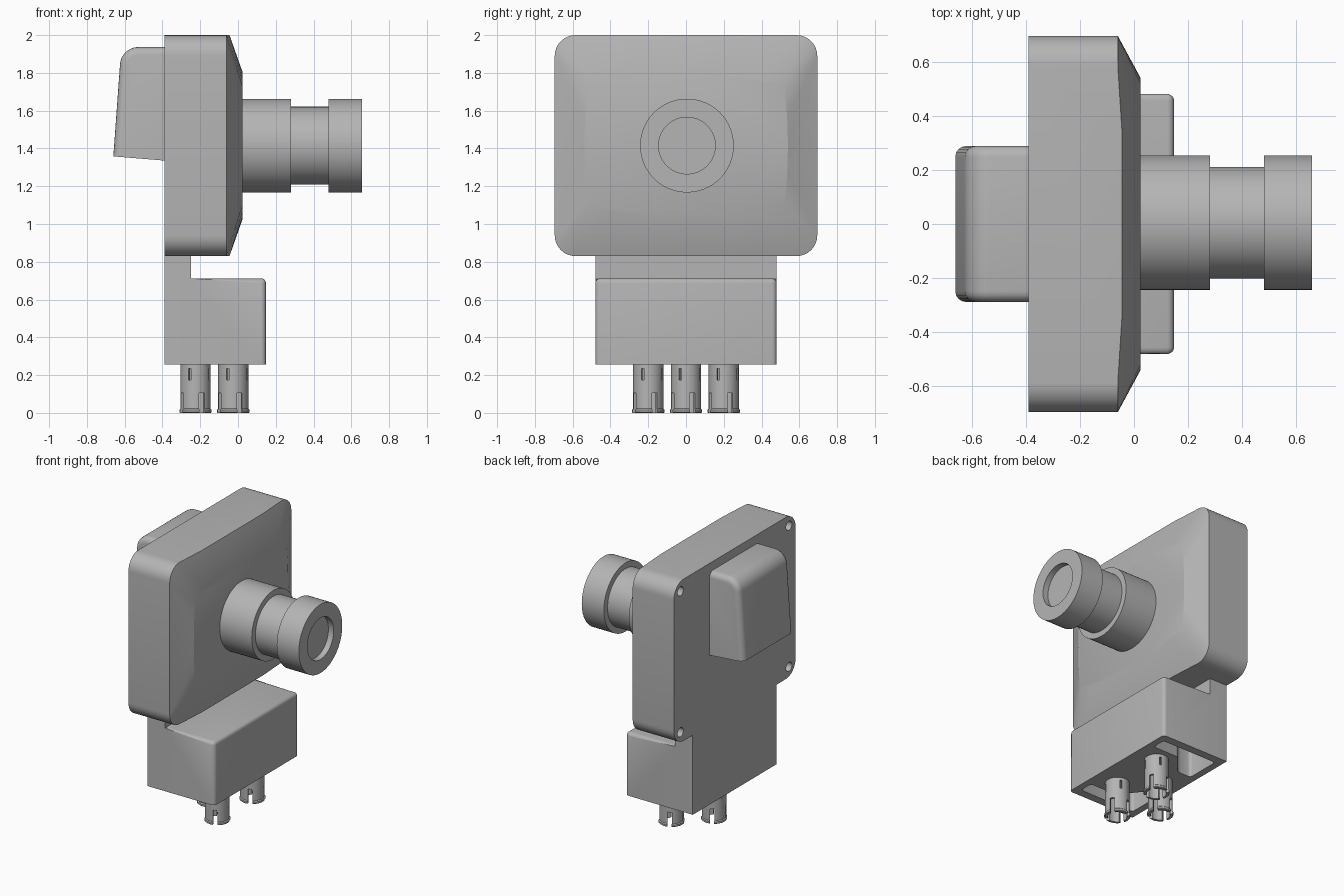
import bpy, bmesh, math
from mathutils import Matrix, Vector

if "Cube" in bpy.data.objects:
    bpy.data.objects.remove(bpy.data.objects["Cube"])

GREY = (0.46, 0.46, 0.46, 1)
mat = bpy.data.materials.new("plain grey")
mat.use_nodes = True
mat.diffuse_color = GREY
mat.node_tree.nodes["Principled BSDF"].inputs["Base Color"].default_value = GREY


def make(name, bm):
    bmesh.ops.recalc_face_normals(bm, faces=bm.faces)
    mesh = bpy.data.meshes.new(name)
    bm.to_mesh(mesh)
    bm.free()
    obj = bpy.data.objects.new(name, mesh)
    bpy.context.collection.objects.link(obj)
    mesh.materials.append(mat)
    return obj


def smooth(obj, angle=30):
    bpy.ops.object.select_all(action='DESELECT')
    obj.select_set(True)
    bpy.context.view_layer.objects.active = obj
    bpy.ops.object.shade_smooth_by_angle(angle=math.radians(angle))


def cut(obj, bm):
    """Subtract the cutter mesh and discard the cutter."""
    cutter = make("cutter", bm)
    cutter.hide_render = True
    mod = obj.modifiers.new("cut", 'BOOLEAN')
    mod.operation, mod.solver, mod.object = 'DIFFERENCE', 'EXACT', cutter
    bpy.ops.object.select_all(action='DESELECT')
    bpy.context.view_layer.objects.active = obj
    obj.select_set(True)
    bpy.ops.object.modifier_apply(modifier="cut")
    bpy.data.objects.remove(cutter)


def prism(bm, points, direction):
    """Extrude a polygon of 3D points along a direction."""
    face = bm.faces.new([bm.verts.new(p) for p in points])
    new = bmesh.ops.extrude_face_region(bm, geom=[face])["geom"]
    bmesh.ops.translate(bm, vec=direction, verts=[v for v in new if isinstance(v, bmesh.types.BMVert)])


def bevel(bm, rule, width, segments):
    edges = [e for e in bm.edges if rule(*[v.co for v in e.verts])]
    bmesh.ops.bevel(bm, geom=edges, offset=width, segments=segments,
                    profile=0.5, affect='EDGES', clamp_overlap=True)


def lathe(name, profile, matrix, steps):
    """Spin (radius, height) pairs around the local z axis."""
    bm = bmesh.new()
    verts = [bm.verts.new((r, 0, h)) for r, h in profile]
    edges = [bm.edges.new(pair) for pair in zip(verts, verts[1:])]
    bmesh.ops.spin(bm, geom=verts + edges, axis=(0, 0, 1), cent=(0, 0, 0),
                   angle=math.tau, steps=steps, use_duplicate=False)
    bmesh.ops.remove_doubles(bm, verts=bm.verts, dist=1e-4)
    bmesh.ops.transform(bm, matrix=matrix, verts=bm.verts)
    return make(name, bm)


def near(a, b):
    return abs(a - b) < 1e-3


BACK, MID = -0.39, 1.415

# Housing: rounded slab with a shallow tapered front, made as a convex hull
bm = bmesh.new()
half_w, half_h, radius = 0.695, 0.585, 0.11
for sy in (-1, 1):
    for sz in (-1, 1):
        for i in range(9):
            a = math.pi / 2 * i / 8
            y = sy * (half_w - radius + radius * math.cos(a))
            z = MID + sz * (half_h - radius + radius * math.sin(a))
            bm.verts.new((BACK, y, z))
            bm.verts.new((-0.06, y, z))
        for y, z in ((0.52, 0.315), (0.4, 0.347), (0.2, 0.378), (0.535, 0.16)):
            bm.verts.new((0.024, sy * y, MID + sz * z))
for s in (-1, 1):
    bm.verts.new((0.024, 0, MID + s * 0.39))
    bm.verts.new((0.024, s * 0.54, MID))
    for k in (-0.35, 0, 0.35):
        bm.verts.new((-0.045, k, MID + s * half_h))
hull = bmesh.ops.convex_hull(bm, input=bm.verts)
loose = [v for v in bm.verts if not v.link_faces]
bmesh.ops.delete(bm, geom=loose, context='VERTS')
bmesh.ops.dissolve_limit(bm, angle_limit=0.002, verts=bm.verts, edges=bm.edges)
housing = make("housing", bm)

# Screw holes in the back corners
bm = bmesh.new()
for sy in (-1, 1):
    for sz in (-1, 1):
        place = Matrix.Translation((BACK, sy * 0.62, MID + sz * 0.51)) @ Matrix.Rotation(math.pi / 2, 4, 'Y')
        bmesh.ops.create_cone(bm, cap_ends=True, segments=20, radius1=0.033, radius2=0.033,
                              depth=0.3, matrix=place)
cut(housing, bm)
smooth(housing, 20)

# Back cover: sloped hump with a large top round and softened sides
bm = bmesh.new()
outline = [(BACK + 0.01, 1.335), (-0.66, 1.358), (-0.618, 1.937), (BACK + 0.01, 1.937)]
prism(bm, [(x, -0.288, z) for x, z in outline], Vector((0, 0.576, 0)))
bevel(bm, lambda a, b: near(a.x, -0.618) and near(b.x, -0.618), 0.09, 8)
bevel(bm, lambda a, b: near(a.y, b.y) and max(a.x, b.x) < -0.3 and a.z + b.z > 2.8
      and not near(a.x, b.x), 0.04, 4)
smooth(make("back_cover", bm))

# Lens barrel along +x with a stepped neck and a recessed front
axis = Matrix.Translation((0, 0.005, MID)) @ Matrix.Rotation(math.pi / 2, 4, 'Y')
smooth(lathe("lens_barrel", [(0, 0), (0.248, 0), (0.248, 0.28), (0.206, 0.28), (0.206, 0.48),
                             (0.248, 0.48), (0.248, 0.657), (0.15, 0.657), (0.15, 0.615), (0, 0.615)],
             axis, 64))

# Mounting base with its upright stem
bm = bmesh.new()
side = [(BACK, 0.255), (0.148, 0.255), (0.148, 0.712), (-0.248, 0.712), (-0.248, 0.85), (BACK, 0.85)]
prism(bm, [(x, -0.48, z) for x, z in side], Vector((0, 0.96, 0)))
bevel(bm, lambda a, b: (near(a.z, 0.712) and near(b.z, 0.712))
      or (near(a.x, 0.148) and near(b.x, 0.148) and a.z + b.z > 0.6), 0.025, 4)
base = make("mount_base", bm)

# Underside pockets, one at each end
bm = bmesh.new()
pocket = [(0.1, 0.32), (0.1, 0.42), (-0.34, 0.42), (-0.34, 0.17), (-0.23, 0.17), (-0.11, 0.32)]
for s in (-1, 1):
    prism(bm, [(x, s * y, 0.2) for x, y in pocket], Vector((0, 0, 0.35)))
bevel(bm, lambda a, b: not near(a.z, b.z), 0.02, 3)
cut(base, bm)
smooth(base)

# Three hollow snap pins with slots and slits
for n, (x, y) in enumerate(((-0.025, -0.2), (-0.025, 0.2), (-0.225, 0))):
    place = Matrix.Translation((x, y, 0))
    pin = lathe("snap_pin_%d" % (n + 1),
                [(0, 0.27), (0.08, 0.27), (0.08, 0.022), (0.086, 0.016), (0.086, 0.004),
                 (0.082, 0), (0.064, 0), (0.064, 0.25), (0, 0.25)], place, 32)
    bm = bmesh.new()
    for k in range(4):
        for turn, width, low, high in ((25, 0.03, -0.05, 0.105), (-22, 0.014, 0.175, 0.235)):
            spot = (place @ Matrix.Rotation(math.radians(turn + 90 * k), 4, 'Z')
                    @ Matrix.Translation((0.075, 0, (low + high) / 2))
                    @ Matrix.Diagonal((0.06, width, high - low, 1)))
            bmesh.ops.create_cube(bm, size=1, matrix=spot)
    cut(pin, bm)
    smooth(pin)
